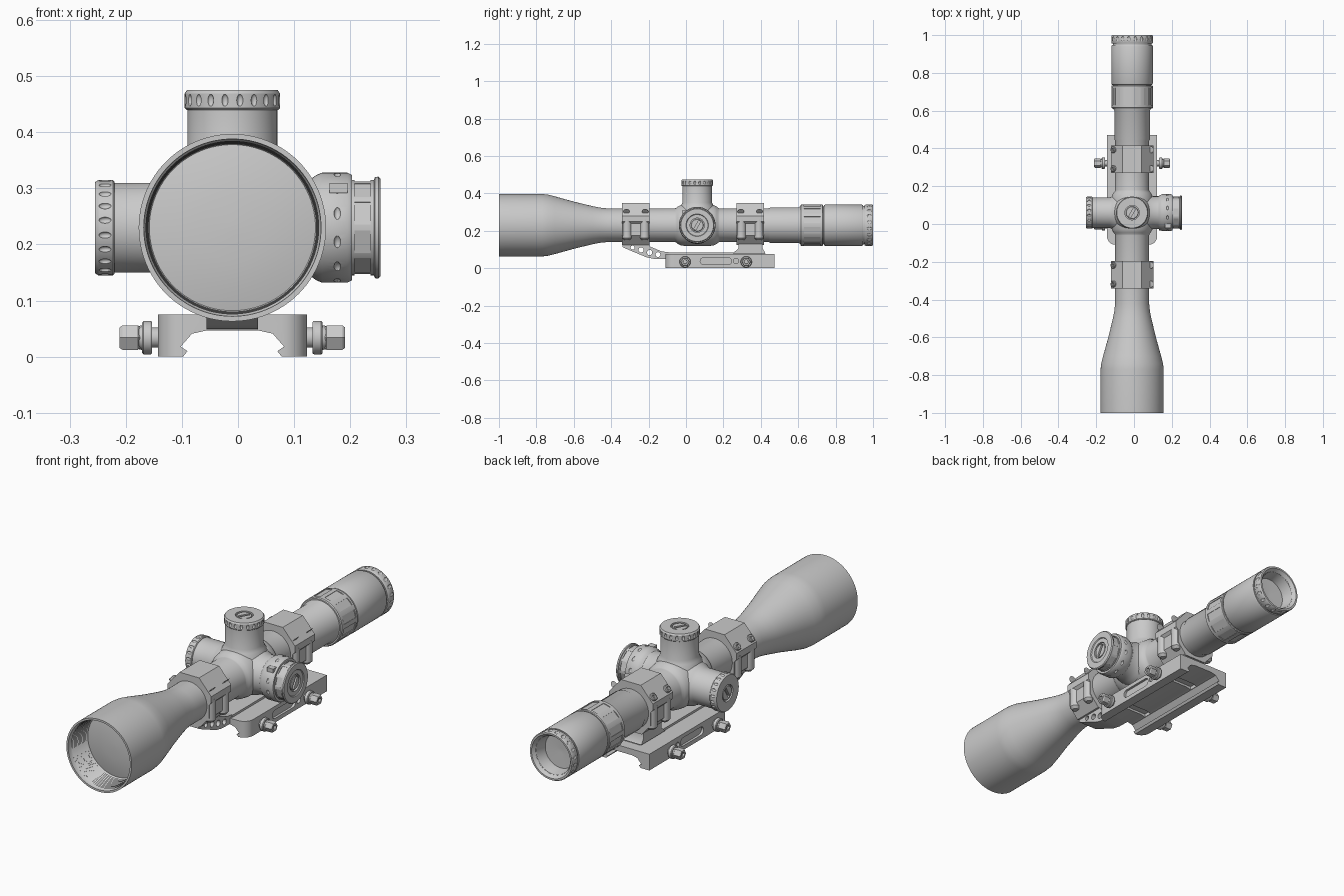
import bpy, bmesh, math
from mathutils import Vector, Matrix

if "Cube" in bpy.data.objects:
    bpy.data.objects.remove(bpy.data.objects["Cube"])

SHADE = (0.59, 0.59, 0.59, 1)
grey = bpy.data.materials.new("light_grey")
grey.use_nodes = True
grey.diffuse_color = SHADE
grey.node_tree.nodes["Principled BSDF"].inputs["Base Color"].default_value = SHADE

X, Y, Z = Vector((1, 0, 0)), Vector((0, 1, 0)), Vector((0, 0, 1))
MID = -0.01                          # centre line in x
AXIS = Vector((MID, 0, 0.23))        # optical axis
HUB = Vector((MID, 0.06, 0.23))      # where the turret axes meet


def frame(a):
    u = Y if abs(a.x) > 0.5 else X
    return u, Vector([abs(c) for c in a.cross(u)])


def smooth(obj):
    me = obj.data
    me.polygons.foreach_set("use_smooth", [True] * len(me.polygons))
    me.set_sharp_from_angle(angle=math.radians(32))


def finish(name, bm):
    bmesh.ops.recalc_face_normals(bm, faces=bm.faces)
    me = bpy.data.meshes.new(name)
    bm.to_mesh(me)
    bm.free()
    obj = bpy.data.objects.new(name, me)
    bpy.context.collection.objects.link(obj)
    me.materials.append(grey)
    smooth(obj)
    return obj


def lathe(name, profile, a, centre, seg=64, closed=False):
    """Turn (distance, radius) points about axis a."""
    bm = bmesh.new()
    u, v = frame(a)
    rings = []
    for t, r in profile:
        angles = [math.tau * i / seg for i in range(seg)]
        rings.append([bm.verts.new(centre + a * t + (u * math.cos(k) + v * math.sin(k)) * r)
                      for k in angles])
    pairs = list(zip(rings, rings[1:]))
    if closed:
        pairs.append((rings[-1], rings[0]))
    else:
        bm.faces.new(rings[0])
        bm.faces.new(rings[-1])
    for p, q in pairs:
        for i in range(seg):
            j = (i + 1) % seg
            bm.faces.new((p[i], p[j], q[j], q[i]))
    return finish(name, bm)


def prism(name, outline, a, lo, hi, centre=Vector()):
    """Extrude a flat outline along axis a."""
    bm = bmesh.new()
    u, v = frame(a)
    ends = [[bm.verts.new(centre + a * t + u * p + v * q) for p, q in outline] for t in (lo, hi)]
    for e in ends:
        bm.faces.new(e)
    n = len(outline)
    for i in range(n):
        j = (i + 1) % n
        bm.faces.new((ends[0][i], ends[0][j], ends[1][j], ends[1][i]))
    return finish(name, bm)


def box(name, lo, hi):
    return prism(name, [(lo[0], lo[1]), (hi[0], lo[1]), (hi[0], hi[1]), (lo[0], hi[1])], Z, lo[2], hi[2])


def solid(bm, kind, pos, e1, e2, e3):
    m = Matrix((e1, e2, e3)).transposed().to_4x4()
    m.translation = pos
    if kind == "ball":
        bmesh.ops.create_uvsphere(bm, u_segments=12, v_segments=8, radius=1, matrix=m)
    else:
        bmesh.ops.create_cube(bm, size=2, matrix=m)


def cut(obj, cutter):
    cutter.hide_render = True
    mod = obj.modifiers.new("cut", "BOOLEAN")
    mod.operation, mod.object, mod.solver = "DIFFERENCE", cutter, "EXACT"
    bpy.context.view_layer.update()
    done = bpy.data.meshes.new_from_object(obj.evaluated_get(bpy.context.evaluated_depsgraph_get()))
    obj.modifiers.clear()
    obj.data = done
    bpy.data.objects.remove(cutter)
    smooth(obj)


def flutes(obj, a, centre, t, r, count, size, kind="ball"):
    """Cut a ring of notches; size is radial, tangential, axial half size."""
    bm = bmesh.new()
    u, v = frame(a)
    for i in range(count):
        k = math.tau * (i + 0.5) / count
        rad = u * math.cos(k) + v * math.sin(k)
        solid(bm, kind, centre + a * t + rad * r, rad * size[0], a.cross(rad) * size[1], a * size[2])
    cut(obj, finish("notch_cutter", bm))


def slot(obj, a, centre, t):
    bm = bmesh.new()
    u, v = frame(a)
    along, across = u * 0.5 + v * 0.87, u * 0.87 - v * 0.5
    solid(bm, "cube", centre + a * t, along * 0.026, across * 0.006, a * 0.012)
    cut(obj, finish("slot_cutter", bm))


def mirrored(half):
    return half + [(-p, q) for p, q in reversed(half)]


# Main tube: front glass, threaded shade, bell, hub, tube, eyepiece, rear glass
threads = [(-0.872 - 0.0045 * i, 0.149 + 0.0002 * i + 0.004 * (i % 2)) for i in range(25)]
tube = [(-0.885, 0.01), (-0.883, 0.06), (-0.878, 0.11), (-0.87, 0.148)] + threads + [
    (-0.985, 0.157), (-1, 0.158), (-1, 0.167), (-0.77, 0.167), (-0.74, 0.164), (-0.7, 0.154),
    (-0.6, 0.126), (-0.5, 0.102), (-0.46, 0.094), (-0.42, 0.09), (-0.06, 0.09), (-0.053, 0.092),
    (-0.045, 0.099), (-0.03, 0.107), (0, 0.112), (0.12, 0.112), (0.15, 0.107), (0.165, 0.099),
    (0.173, 0.092), (0.18, 0.09), (0.44, 0.09), (0.45, 0.094), (0.6, 0.094), (0.61, 0.1),
    (0.735, 0.1), (0.738, 0.107), (0.745, 0.11), (0.94, 0.11), (0.947, 0.107), (0.947, 0.102),
    (0.985, 0.1), (0.985, 0.088), (0.95, 0.08), (0.93, 0.078), (0.93, 0.074), (0.925, 0.01)]
lathe("scope_tube", tube, Y, AXIS, 96)

# Fluted zoom ring and rear rim
zoom = lathe("zoom_ring", [(0.612, 0.09), (0.612, 0.106), (0.616, 0.11), (0.73, 0.11),
                           (0.733, 0.107), (0.733, 0.09)], Y, AXIS, 96, True)
flutes(zoom, Y, AXIS, 0.675, 0.113, 12, (0.007, 0.018, 0.044), "cube")
rim = lathe("eyepiece_rim", [(0.955, 0.09), (0.955, 0.107), (0.96, 0.11), (0.995, 0.11),
                             (1, 0.107), (1, 0.099), (0.983, 0.087)], Y, AXIS, 96, True)
flutes(rim, Y, AXIS, 0.98, 0.111, 20, (0.005, 0.009, 0.013))

# Top and right turrets share one design
for name, a in (("top", Z), ("right", -X)):
    lathe(name + "_turret_base", [(0.07, 0.1), (0.09, 0.094), (0.105, 0.086), (0.12, 0.08), (0.215, 0.08)],
          a, HUB)
    cap = lathe(name + "_turret_cap", [
        (0.21, 0.07), (0.21, 0.082), (0.213, 0.085), (0.239, 0.085), (0.245, 0.081), (0.245, 0.038),
        (0.236, 0.038), (0.236, 0.033), (0.243, 0.031), (0.243, 0.005)], a, HUB)
    flutes(cap, a, HUB, 0.227, 0.086, 20, (0.006, 0.006, 0.011))
    slot(cap, a, HUB, 0.243)

# Left focus turret: wide band and a panelled knob
band = lathe("focus_band", [(0.07, 0.1), (0.09, 0.094), (0.11, 0.087), (0.14, 0.087), (0.15, 0.094),
                            (0.16, 0.098), (0.205, 0.098), (0.213, 0.094), (0.213, 0.06)], X, HUB)
flutes(band, X, HUB, 0.187, 0.099, 12, (0.006, 0.012, 0.006))
knob = lathe("focus_knob", [
    (0.205, 0.07), (0.205, 0.085), (0.252, 0.085), (0.254, 0.09), (0.26, 0.091), (0.264, 0.087),
    (0.264, 0.06), (0.26, 0.057), (0.26, 0.038), (0.251, 0.038), (0.251, 0.033), (0.258, 0.031),
    (0.258, 0.005)], X, HUB)
flutes(knob, X, HUB, 0.232, 0.087, 10, (0.006, 0.021, 0.014), "cube")
slot(knob, X, HUB, 0.258)
box("focus_index", (0.163, -0.022, 0.292), (0.195, 0.01, 0.31))

# Clamp rings with corner screws and side columns
section = mirrored([(0.05, 0.12), (0.112, 0.05), (0.112, 0.02), (0.1, 0.008),
                    (0.1, -0.055), (0.055, -0.106)])
for name, y in (("front", -0.268), ("rear", 0.343)):
    c = AXIS + Y * y
    prism(name + "_clamp_ring", section, Y, -0.073, 0.073, c)
    for s in (-1, 1):
        for d in (-0.05, 0.05):
            spot = c + Vector((s * 0.096, d, 0.067))
            lathe(name + "_ring_screw", [(-0.02, 0.017), (0.009, 0.017), (0.012, 0.014), (0.012, 0.008),
                                         (0.003, 0.007)], Vector((s * 0.75, 0, 0.66)), spot, 24)
            lathe(name + "_ring_column", [(-0.08, 0.014), (-0.068, 0.025), (0.03, 0.025)], Z,
                  c + Vector((s * 0.088, d * 0.94, 0)), 24)

# Rail base with dovetail channel, rounded front corners, side grooves and cross slots
rail = prism("rail_base", mirrored([(0.133, 0), (0.133, 0.075), (0.05, 0.075)]) +
             [(-0.088, 0), (-0.08, 0.01), (-0.092, 0.018), (-0.072, 0.041), (-0.045, 0.047)] +
             [(0.045, 0.047), (0.072, 0.041), (0.092, 0.018), (0.08, 0.01), (0.088, 0)],
             Y, -0.11, 0.472, X * MID)
for s in (-1, 1):
    arc = [(s * (0.088 + 0.045 * math.cos(k * math.pi / 16)), -0.065 - 0.045 * math.sin(k * math.pi / 16))
           for k in range(9)]
    cut(rail, prism("corner_cutter", [(s * 0.14, -0.065)] + arc + [(s * 0.088, -0.12), (s * 0.14, -0.12)],
                    Z, -0.01, 0.09, X * MID))
    ends = [(0.225 if k < 9 else 0.095, k * math.pi / 8 - math.pi / 2) for k in range(9)]
    ends += [(0.095, k * math.pi / 8 + math.pi / 2) for k in range(9)]
    groove = [(y + 0.019 * math.cos(k), 0.038 + 0.019 * math.sin(k)) for y, k in ends]
    cut(rail, prism("groove_cutter", groove, X * s, 0.122, 0.15, X * MID))
    cut(rail, lathe("hole_cutter", [(0.122, 0.014), (0.15, 0.014)], X * s, Vector((MID, 0.267, 0.038)), 24))
for y in (0.0, 0.32):
    cut(rail, box("cross_cutter", (MID - 0.07, y - 0.02, 0.03), (MID + 0.07, y + 0.02, 0.057)))

# Forward arm with lightening holes, spine and rear pedestal
arm = prism("forward_arm", [(-0.34, 0.135), (-0.34, 0.114), (-0.32, 0.104), (-0.21, 0.058), (-0.17, 0.05),
                            (-0.09, 0.048), (-0.09, 0.085), (-0.13, 0.09), (-0.19, 0.115), (-0.2, 0.135)],
            X, -0.046, 0.046, X * MID)
for y, z, r in ((-0.285, 0.11, 0.011), (-0.24, 0.098, 0.014), (-0.195, 0.084, 0.014), (-0.15, 0.073, 0.013)):
    cut(arm, lathe("hole_cutter", [(-0.07, r), (0.07, r)], X, Vector((MID, y, z)), 20))
box("rail_spine", (MID - 0.05, -0.1, 0.06), (MID + 0.05, 0.42, 0.085))
prism("rear_pedestal", [(0.25, 0.08), (0.28, 0.105), (0.28, 0.135), (0.41, 0.135), (0.41, 0.105),
                        (0.425, 0.08)], X, -0.06, 0.06, X * MID)

# Cross bolts: collar and hex nut at each end
for y in (-0.005, 0.322):
    for s in (-1, 1):
        c = Vector((MID, y, 0.034))
        lathe("bolt_collar", [(0.12, 0.018), (0.143, 0.018), (0.143, 0.028), (0.146, 0.03), (0.158, 0.03),
                              (0.161, 0.027), (0.161, 0.022), (0.17, 0.02)], X * s, c, 32)
        lathe("bolt_nut", [(0.165, 0.022), (0.168, 0.025), (0.196, 0.025), (0.201, 0.021), (0.201, 0.012),
                           (0.192, 0.011)], X * s, c, 6)
